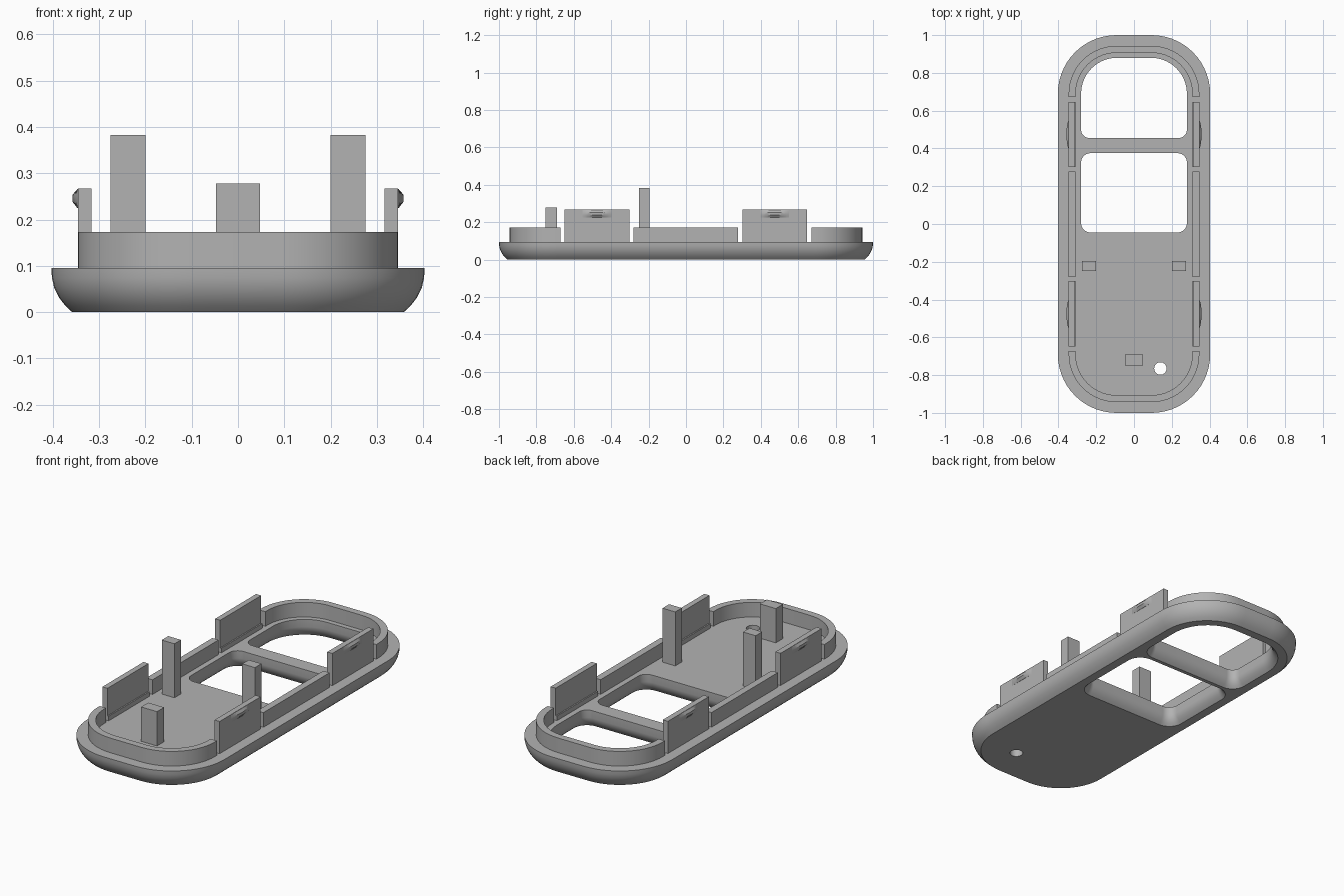
import bpy, bmesh
from math import sin, cos, pi, radians

if "Cube" in bpy.data.objects:
    bpy.data.objects.remove(bpy.data.objects["Cube"], do_unlink=True)

grey = bpy.data.materials.new("plain grey plastic")
grey.use_nodes = True
colour = (0.45, 0.45, 0.45, 1)
grey.diffuse_color = colour
grey.node_tree.nodes["Principled BSDF"].inputs["Base Color"].default_value = colour

FLOOR = 0.095
LIP_TOP = 0.173
LIP_OUT, LIP_IN = 0.346, 0.309


def finish(name, bm):
    bmesh.ops.recalc_face_normals(bm, faces=bm.faces)
    mesh = bpy.data.meshes.new(name)
    bm.to_mesh(mesh)
    bm.free()
    mesh.materials.append(grey)
    ob = bpy.data.objects.new(name, mesh)
    bpy.context.collection.objects.link(ob)
    bpy.ops.object.select_all(action="DESELECT")
    ob.select_set(True)
    bpy.context.view_layer.objects.active = ob
    bpy.ops.object.shade_smooth_by_angle(angle=radians(30))
    return ob


def arc(cx, cy, r, start, end, steps=14):
    return [(cx + r * cos(start + (end - start) * i / steps),
             cy + r * sin(start + (end - start) * i / steps)) for i in range(steps + 1)]


def rounded(hw, y0, y1, r_low, r_high):
    """Counter-clockwise rounded rectangle centred on x."""
    return (arc(hw - r_high, y1 - r_high, r_high, 0, pi / 2)
            + arc(r_high - hw, y1 - r_high, r_high, pi / 2, pi)
            + arc(r_low - hw, y0 + r_low, r_low, pi, 1.5 * pi)
            + arc(hw - r_low, y0 + r_low, r_low, 1.5 * pi, 2 * pi))


def loft(bm, rings):
    """Skin a list of (points, z) rings; return bottom and top edge loops."""
    loops = [[bm.verts.new((x, y, z)) for x, y in pts] for pts, z in rings]
    n = len(loops[0])
    for a, b in zip(loops, loops[1:]):
        for i in range(n):
            j = (i + 1) % n
            bm.faces.new((a[i], a[j], b[j], b[i]))
    return [[bm.edges.get((l[i], l[(i + 1) % n])) for i in range(n)]
            for l in (loops[0], loops[-1])]


def prism(name, pts, z0, z1):
    bm = bmesh.new()
    for loop in loft(bm, [(pts, z0), (pts, z1)]):
        bmesh.ops.contextual_create(bm, geom=loop)
    return finish(name, bm)


def box(name, x0, x1, y0, y1, z0, z1):
    return prism(name, [(x0, y0), (x1, y0), (x1, y1), (x0, y1)], z0, z1)


# Base plate: rounded underside, two flared windows and a small hole
bm = bmesh.new()
edge_profile = [(0.045, 0), (0.03, 0.014), (0.016, 0.032), (0.006, 0.053),
                (0.001, 0.074), (0, FLOOR)]
flare_profile = [(0.03, 0), (0.018, 0.012), (0.008, 0.027), (0.002, 0.042),
                 (0, 0.055), (0, FLOOR)]
outer = [(rounded(0.403 - d, d - 1, 1 - d, 0.31 - d, 0.31 - d), z) for d, z in edge_profile]


def window(y0, y1, r_low, r_high):
    return [(rounded(0.28 + d, y0 - d, y1 + d, r_low + d, r_high + d), z)
            for d, z in flare_profile]


pin_hole = arc(0.14, -0.765, 0.033, 0, 2 * pi, 28)[:-1]
sections = [outer, window(0.455, 0.88, 0.045, 0.19), window(-0.045, 0.375, 0.05, 0.05),
            [(pin_hole, 0), (pin_hole, FLOOR)]]
ends = [loft(bm, s) for s in sections]
for side, direction in ((0, -1), (1, 1)):
    edges = [e for pair in ends for e in pair[side]]
    bmesh.ops.triangle_fill(bm, edges=edges, use_beauty=True, normal=(0, 0, direction))
finish("base_plate", bm)


# Curved lip walls around both ends
def end_wall(name, s):
    def path(hw, end, r):
        left = arc(r - hw, end - r, r, pi, pi / 2)
        right = arc(hw - r, end - r, r, pi / 2, 0)
        return [(-hw, 0.672)] + left + right + [(hw, 0.672)]
    pts = path(LIP_OUT, 0.943, 0.253) + path(LIP_IN, 0.906, 0.216)[::-1]
    prism(name, [(x, s * y) for x, y in pts], FLOOR - 0.002, LIP_TOP)


end_wall("back_lip", 1)
end_wall("front_lip", -1)


# Snap hook: a shallow lens bulging outward from the clip
def hook(name, s, yc):
    bm = bmesh.new()
    rings = []
    for bulge, z in ((0.001, 0.225), (0.012, 0.239), (0.012, 0.253), (0.001, 0.266)):
        pts = [(s * (LIP_OUT + bulge * sin(pi * i / 12) ** 0.7 if 0 < i < 12 else s * LIP_OUT * s),
                yc - 0.077 + 0.154 * i / 12) for i in range(13)]
        rings.append((pts, z))
    for loop in loft(bm, rings):
        bmesh.ops.contextual_create(bm, geom=loop)
    finish(name, bm)


# Side walls, snap clips and tall posts, mirrored left and right
for label, s in (("left", 1), ("right", -1)):
    def side_box(name, x0, x1, *rest):
        box(f"{label}_{name}", min(s * x0, s * x1), max(s * x0, s * x1), *rest)

    side_box("side_lip", LIP_IN, LIP_OUT, -0.28, 0.278, FLOOR - 0.002, LIP_TOP)
    side_box("tall_post", 0.2, 0.275, -0.25, -0.195, FLOOR - 0.002, 0.383)
    for place, yc in (("back", 0.474), ("front", -0.476)):
        y0, y1 = yc - 0.173, yc + 0.173
        side_box(f"{place}_clip_foot", LIP_IN, LIP_OUT, y0, y1, FLOOR - 0.002, 0.12)
        side_box(f"{place}_clip", 0.316, LIP_OUT, y0, y1, 0.12, 0.267)
        hook(f"{label}_{place}_hook", s, yc)

# Short post near the front
box("short_post", -0.047, 0.047, -0.75, -0.69, FLOOR - 0.002, 0.278)
